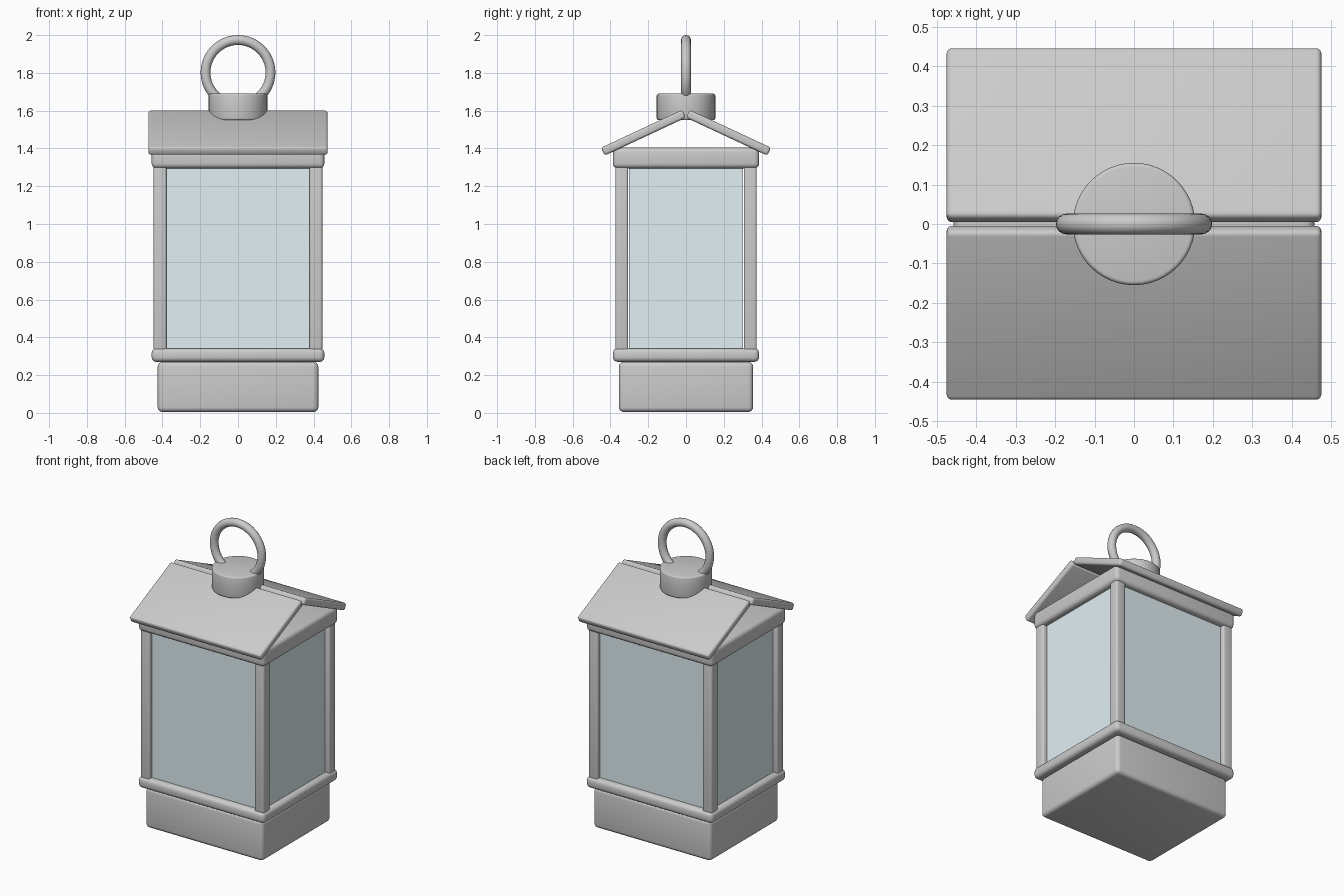
import bpy, bmesh
from math import radians, sin, cos
from mathutils import Matrix, Vector

if "Cube" in bpy.data.objects:
    bpy.data.objects.remove(bpy.data.objects["Cube"])


def finish(name, bm, mat=None):
    mesh = bpy.data.meshes.new(name)
    bm.to_mesh(mesh)
    bm.free()
    obj = bpy.data.objects.new(name, mesh)
    bpy.context.collection.objects.link(obj)
    bpy.ops.object.select_all(action='DESELECT')
    obj.select_set(True)
    bpy.context.view_layer.objects.active = obj
    bpy.ops.object.shade_smooth_by_angle(angle=radians(35))
    if mat:
        mesh.materials.append(mat)
    return obj


def box(name, centre, size, bevel=0.0, mat=None):
    bm = bmesh.new()
    bmesh.ops.create_cube(bm, size=1, matrix=Matrix.Diagonal((*size, 1)))
    if bevel:
        bmesh.ops.bevel(bm, geom=bm.edges[:], offset=bevel, segments=4,
                        profile=0.5, affect='EDGES')
    obj = finish(name, bm, mat)
    obj.location = centre
    return obj


glass = bpy.data.materials.new("glass")
glass.diffuse_color = (0.75, 0.87, 0.9, 1)
glass.use_nodes = True
glass.node_tree.nodes["Principled BSDF"].inputs["Base Color"].default_value = glass.diffuse_color

# Base block and the two rims that hold the posts
box("base", (0, 0, 0.1375), (0.85, 0.71, 0.265), 0.025).location.z = 0.1375
box("lower_rim", (0, 0, 0.306), (0.914, 0.774, 0.072), 0.025)
box("upper_rim", (0, 0, 1.35), (0.914, 0.774, 0.11), 0.025)

# Corner posts
for sx, nx in ((-1, "left"), (1, "right")):
    for sy, ny in ((-1, "front"), (1, "back")):
        box(f"{ny}_{nx}_post", (sx * 0.4125, sy * 0.34, 0.82),
            (0.068, 0.068, 0.98), 0.012)

# Thin glass panes set midway between the posts
for s, ny, nx in ((-1, "front", "left"), (1, "back", "right")):
    box(f"{ny}_pane", (0, s * 0.34, 0.82), (0.76, 0.016, 0.97), mat=glass)
    box(f"{nx}_pane", (s * 0.41, 0, 0.82), (0.016, 0.605, 0.97), mat=glass)

# Two roof slabs leaning away from the ridge
pitch, length, thick = radians(25), 0.475, 0.046
for s, ny in ((-1, "front"), (1, "back")):
    along = Vector((0, s * cos(pitch), -sin(pitch)))
    normal = Vector((0, s * sin(pitch), cos(pitch)))
    slab = box(f"{ny}_roof", (0, 0, 0), (0.95, length, thick), 0.014)
    slab.location = Vector((0, 0, 1.563)) + along * length / 2 + normal * thick / 2
    slab.rotation_euler.x = -s * pitch

# Round cap on the ridge
bm = bmesh.new()
bmesh.ops.create_cone(bm, cap_ends=True, segments=48, radius1=0.155,
                      radius2=0.155, depth=0.14)
rims = [e for e in bm.edges if abs(e.verts[0].co.z - e.verts[1].co.z) < 1e-5]
bmesh.ops.bevel(bm, geom=rims, offset=0.01, segments=3, profile=0.5, affect='EDGES')
finish("cap", bm).location.z = 1.62

# Hanging ring
bpy.ops.mesh.primitive_torus_add(major_segments=48, minor_segments=16,
                                 major_radius=0.172, minor_radius=0.026,
                                 location=(0, 0, 1.802),
                                 rotation=(radians(90), 0, 0))
ring = bpy.context.object
ring.name = "hanging_ring"
bpy.ops.object.shade_smooth()
